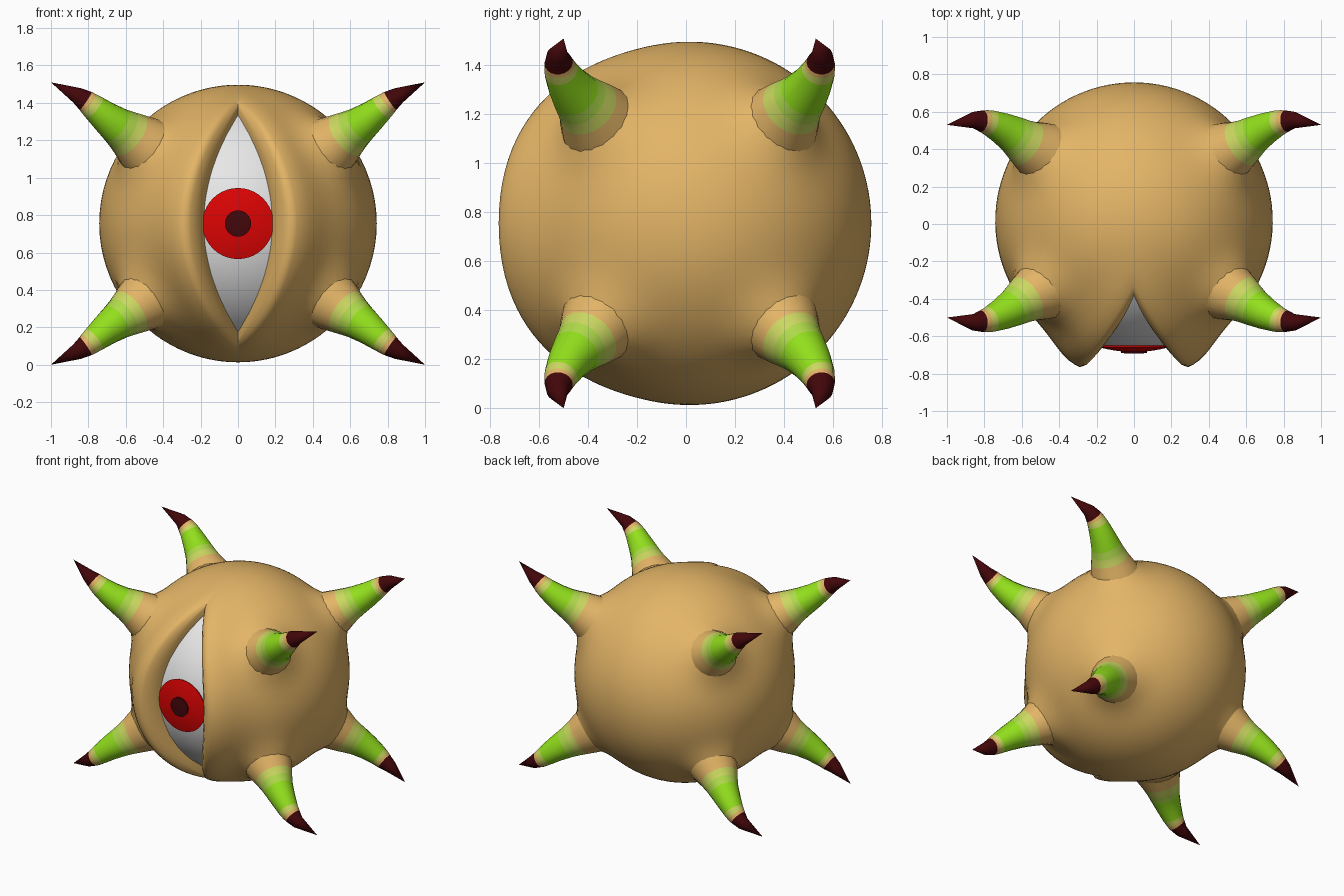
import bpy, bmesh, math
from mathutils import Vector

if "Cube" in bpy.data.objects:
    bpy.data.objects.remove(bpy.data.objects["Cube"])

C = Vector((0, 0.015, 0.755))   # centre of the creature
R = 0.742                       # body radius
HORN_DIR = Vector((0.57, 0.415, 0.47)).normalized()


def material(name, rgb):
    m = bpy.data.materials.new(name)
    m.diffuse_color = (*rgb, 1)
    m.use_nodes = True
    m.node_tree.nodes["Principled BSDF"].inputs["Base Color"].default_value = m.diffuse_color
    return m


TAN = material("tan skin", (0.77, 0.46, 0.135))
PALE = material("pale green", (0.60, 0.68, 0.12))
SOFT = material("soft green", (0.43, 0.70, 0.07))
GREEN = material("bright green", (0.29, 0.74, 0.012))
DARK = material("dark maroon", (0.055, 0.002, 0.003))
WHITE = material("eye white", (0.82, 0.82, 0.82))
RED = material("iris red", (0.72, 0.001, 0.001))


def loft(name, rings, mats, bands=None, tip=None, start=None, angle=60):
    """Skin closed rings of points; bands gives a material index per band."""
    bm = bmesh.new()
    vs = [[bm.verts.new(p) for p in ring] for ring in rings]
    n = len(rings[0])
    for k in range(len(vs) - 1):
        for i in range(n):
            j = (i + 1) % n
            f = bm.faces.new((vs[k][i], vs[k][j], vs[k + 1][j], vs[k + 1][i]))
            f.material_index = bands[k] if bands else 0
    for point, ring, band in ((start, vs[0], 0), (tip, vs[-1], -1)):
        if point is not None:
            v = bm.verts.new(point)
            for i in range(n):
                f = bm.faces.new((ring[i], ring[(i + 1) % n], v))
                f.material_index = bands[band] if bands else 0
    bmesh.ops.recalc_face_normals(bm, faces=bm.faces)
    me = bpy.data.meshes.new(name)
    bm.to_mesh(me)
    bm.free()
    for m in mats:
        me.materials.append(m)
    ob = bpy.data.objects.new(name, me)
    bpy.context.collection.objects.link(ob)
    bpy.ops.object.select_all(action='DESELECT')
    ob.select_set(True)
    bpy.context.view_layer.objects.active = ob
    bpy.ops.object.shade_smooth_by_angle(angle=math.radians(angle))
    return ob


def polar(r, theta, phi):
    """Point at angle theta away from the front axis, phi around it."""
    return C + r * Vector((math.sin(theta) * math.sin(phi), -math.cos(theta),
                           math.sin(theta) * math.cos(phi)))


# Body: rings spread from the almond eye slit round to the back of the ball
N = 96


def body_point(a, s, depth=0.0):
    z, x = 0.625 * math.cos(a), 0.197 * math.sin(a) * abs(math.sin(a))
    theta0, phi0 = math.asin(math.hypot(x, z) / R), math.atan2(x, z)
    if phi0 < -1e-6:
        phi0 += 2 * math.pi
    theta = theta0 + (math.pi - theta0) * s
    blend = min(1, 2 * s)
    phi = phi0 * (1 - blend) + a * blend
    d = 165 * s
    if d < 5:                                    # raised eyelid
        h = -0.025 + 0.115 * math.sin(d / 5 * math.pi / 2)
    else:
        h = 0.09 * math.exp(-((d - 5) / 14) ** 2)
    h *= 0.1 + 0.9 * math.sin(a) ** 2
    # skin swells smoothly into the root of each horn
    p = polar(1, theta, phi) - C
    off = math.degrees(HORN_DIR.angle(Vector([abs(c) for c in p])))
    h += 0.11 * math.exp(-(off / 12) ** 2)
    return polar(R + h - depth, theta, phi)


angles = [2 * math.pi * i / N for i in range(N)]
steps = [0, 0.008, 0.018, 0.03, 0.042, 0.06, 0.08, 0.1, 0.125, 0.15] + \
        [0.15 + 0.85 * k / 40 for k in range(1, 40)]
body_rings = [[body_point(a, 0, 0.1) for a in angles]]
body_rings += [[body_point(a, s) for a in angles] for s in steps]
loft("body", body_rings, [TAN], tip=C + Vector((0, R, 0)))


# Eye: three shallow domes stacked on the front
def dome(name, r, theta_max, mat, rim):
    phis = [2 * math.pi * i / 40 for i in range(40)]
    rings = [[polar(r, theta_max * k / 8, p) for p in phis] for k in range(1, 9)]
    rings.append([polar(r - rim, theta_max, p) for p in phis])
    loft(name, rings, [mat], start=C + Vector((0, -r, 0)), angle=40)


dome("eyeball", 0.690, math.radians(72), WHITE, 0.02)
dome("iris", 0.699, math.asin(0.19 / 0.699), RED, 0.009)
dome("pupil", 0.708, math.asin(0.07 / 0.708), DARK, 0.009)

# Horns: one curved path, mirrored into all eight corners
PATH = [((0.50, 0.372, 0.415), 0.165), ((0.54, 0.395, 0.445), 0.147),
        ((0.575, 0.415, 0.472), 0.130), ((0.615, 0.442, 0.50), 0.113),
        ((0.65, 0.465, 0.525), 0.101), ((0.71, 0.498, 0.57), 0.085),
        ((0.77, 0.525, 0.62), 0.070), ((0.797, 0.532, 0.642), 0.063),
        ((0.815, 0.535, 0.656), 0.058), ((0.86, 0.54, 0.685), 0.044)]
TIP = (1.0, 0.515, 0.755)
BANDS = [0, 0, 1, 2, 3, 3, 1, 0, 4, 4]

for sx, side in ((1, "right"), (-1, "left")):
    for sy, end in ((1, "back"), (-1, "front")):
        for sz, level in ((1, "upper"), (-1, "lower")):
            flip = Vector((sx, sy, sz))
            pts = [Vector(p) * flip for p, _ in PATH] + [Vector(TIP) * flip]
            rings = []
            for k, (_, r) in enumerate(PATH):
                t = (pts[k + 1] - pts[max(k - 1, 0)]).normalized()
                u = t.cross(Vector((0, 0, 1))).normalized()
                v = t.cross(u)
                rings.append([C + pts[k] + r * (math.cos(q) * u + math.sin(q) * v)
                              for q in (2 * math.pi * i / 18 for i in range(18))])
            loft(f"{level}_{end}_{side}_horn", rings,
                 [TAN, PALE, SOFT, GREEN, DARK], bands=BANDS, tip=C + pts[-1])
